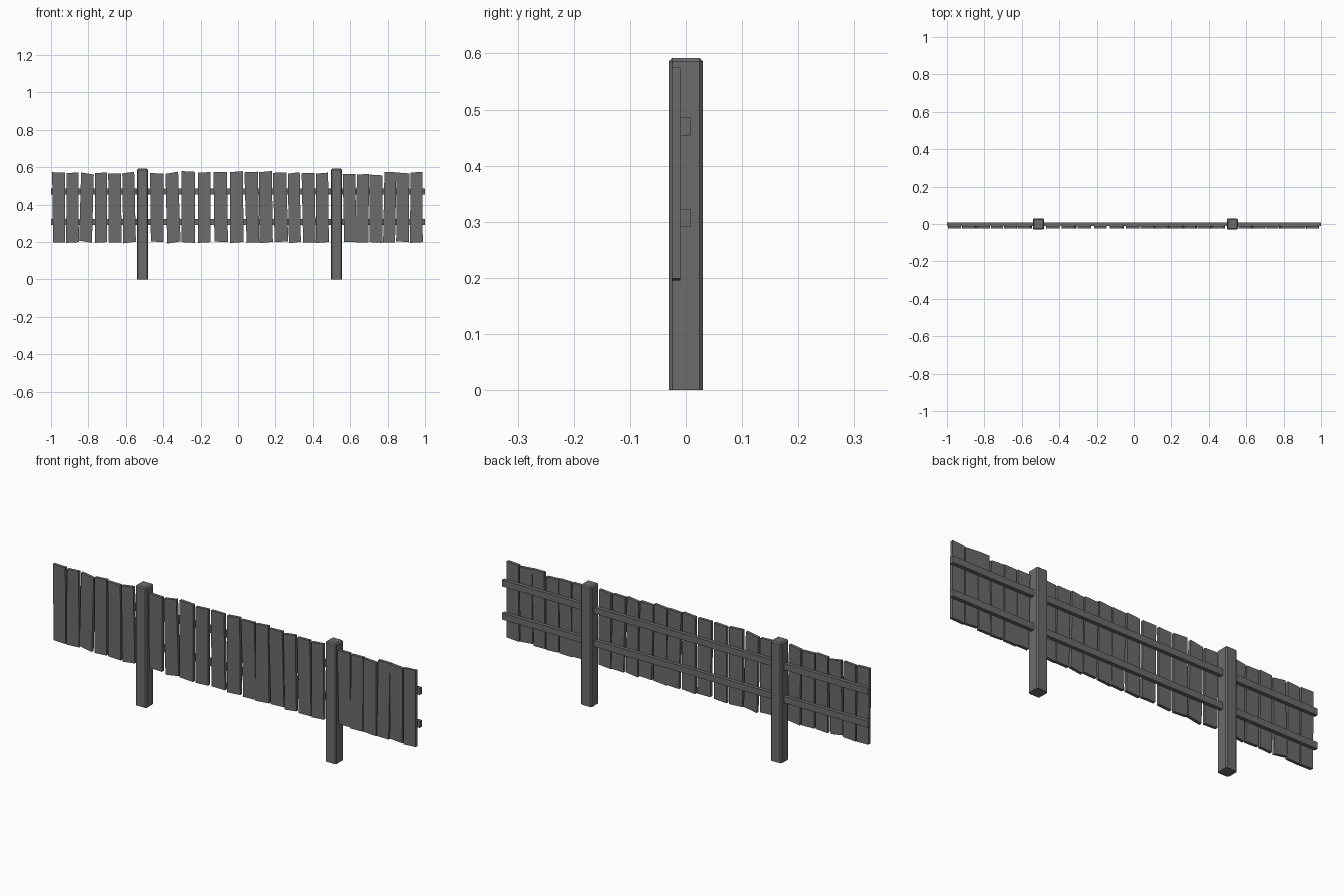
import bpy, bmesh

if "Cube" in bpy.data.objects:
    bpy.data.objects.remove(bpy.data.objects["Cube"])

wood = bpy.data.materials.new("weathered grey wood")
wood.diffuse_color = (0.15, 0.15, 0.15, 1)
wood.use_nodes = True
wood.node_tree.nodes["Principled BSDF"].inputs["Base Color"].default_value = wood.diffuse_color


def finish(name, bm):
    bmesh.ops.recalc_face_normals(bm, faces=bm.faces)
    me = bpy.data.meshes.new(name)
    bm.to_mesh(me)
    bm.free()
    me.materials.append(wood)
    ob = bpy.data.objects.new(name, me)
    bpy.context.collection.objects.link(ob)
    return ob


def prism(name, outline, y0, y1):
    """Extrude an x/z outline from y0 to y1."""
    bm = bmesh.new()
    face = bm.faces.new([bm.verts.new((x, y0, z)) for x, z in outline])
    ext = bmesh.ops.extrude_face_region(bm, geom=[face])
    for v in ext["geom"]:
        if isinstance(v, bmesh.types.BMVert):
            v.co.y = y1
    return finish(name, bm)


# posts: chamfered on all edges except the foot
for side, cx in (("left", -0.511), ("right", 0.526)):
    bm = bmesh.new()
    bmesh.ops.create_cube(bm, size=1)
    for v in bm.verts:
        v.co = (v.co.x * 0.06 + cx, v.co.y * 0.06, (v.co.z + 0.5) * 0.592)
    edges = [e for e in bm.edges if max(v.co.z for v in e.verts) > 0.1]
    bmesh.ops.bevel(bm, geom=edges, offset=0.006, segments=1, affect="EDGES")
    finish(side + "_post", bm)

# rails
for name, z in (("lower_rail", 0.291), ("upper_rail", 0.454)):
    prism(name, [(-1, z), (1, z), (1, z + 0.032), (-1, z + 0.032)], -0.010, 0.008)

# planks: bottom centre x, top centre x, top z
planks = [
    (-0.957, -0.960, 0.572), (-0.885, -0.885, 0.570), (-0.815, -0.805, 0.566),
    (-0.733, -0.733, 0.570), (-0.657, -0.660, 0.566), (-0.580, -0.587, 0.571),
    (-0.432, -0.434, 0.567), (-0.343, -0.354, 0.570), (-0.265, -0.265, 0.577),
    (-0.180, -0.180, 0.572), (-0.090, -0.095, 0.574), (-0.006, -0.008, 0.576),
    (0.080, 0.070, 0.574), (0.150, 0.147, 0.576), (0.232, 0.222, 0.571),
    (0.304, 0.298, 0.569), (0.382, 0.374, 0.568), (0.452, 0.450, 0.568),
    (0.600, 0.594, 0.564), (0.664, 0.668, 0.562), (0.738, 0.738, 0.558),
    (0.808, 0.815, 0.573), (0.880, 0.882, 0.569), (0.954, 0.954, 0.573),
]
for i, (xb, xt, zt) in enumerate(planks):
    h = 0.033 + (0.002 if 6 <= i < 15 else 0)
    wt = h + (-0.001 if i % 2 else 0.001)
    wb = h - (-0.001 if i % 3 else 0.001)
    s = (xb - xt) * 0.35 + (0.002 if i % 2 else -0.002)   # end-cut slope
    zb = 0.198 + (0.003 if i % 4 == 2 else -0.001)
    prism("plank_%02d" % (i + 1),
          [(xb - wb, zb - s), (xb + wb, zb + s), (xt + wt, zt + s), (xt - wt, zt - s)],
          -0.025, -0.010)
